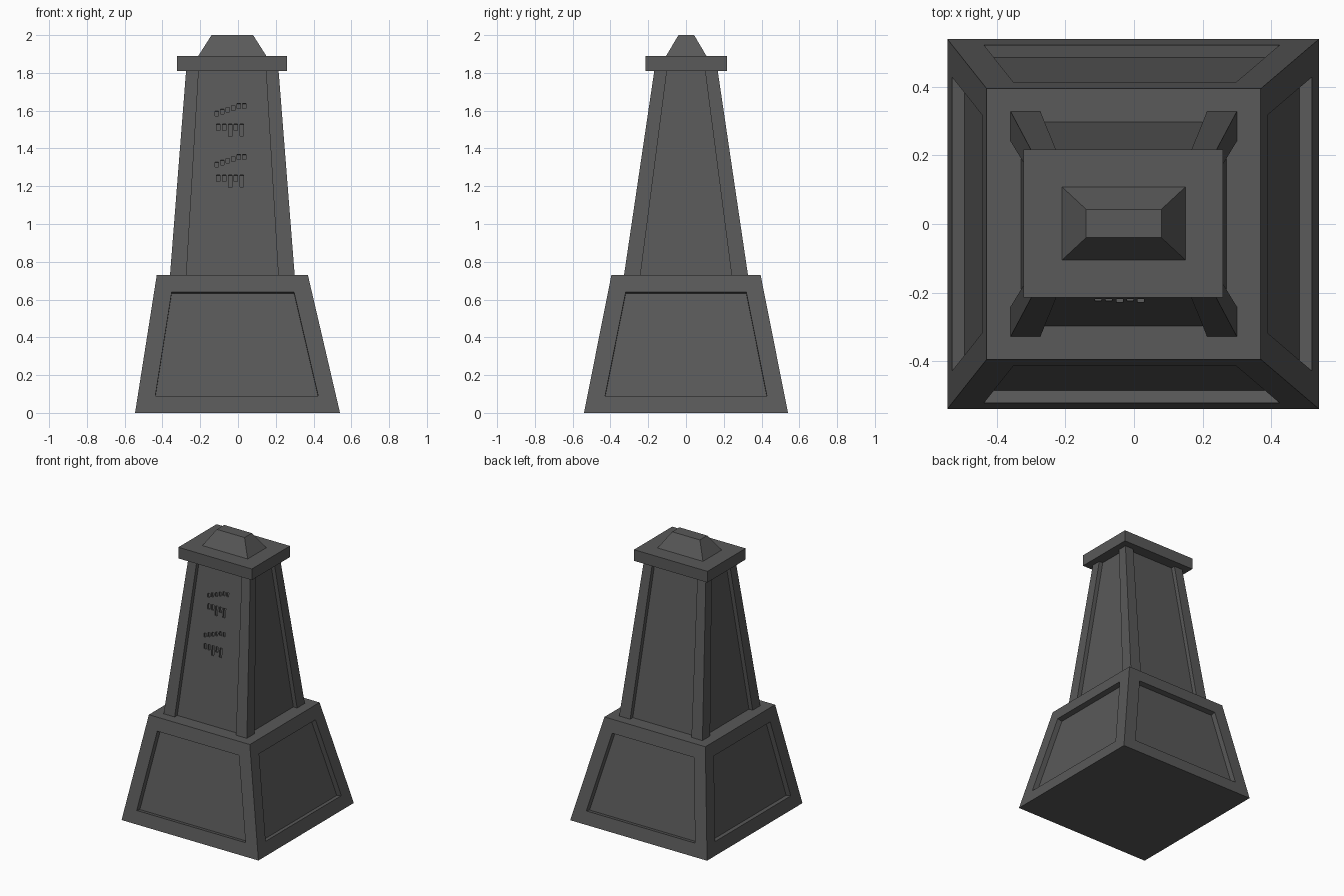
import bpy, bmesh, math
from mathutils import Matrix

if "Cube" in bpy.data.objects:
    bpy.data.objects.remove(bpy.data.objects["Cube"])

stone = bpy.data.materials.new("dark_stone")
stone.diffuse_color = (0.1, 0.1, 0.1, 1)
stone.use_nodes = True
stone.node_tree.nodes["Principled BSDF"].inputs["Base Color"].default_value = stone.diffuse_color


def finish(bm, name):
    bmesh.ops.recalc_face_normals(bm, faces=bm.faces)
    mesh = bpy.data.meshes.new(name)
    bm.to_mesh(mesh)
    bm.free()
    mesh.materials.append(stone)
    obj = bpy.data.objects.new(name, mesh)
    bpy.context.collection.objects.link(obj)
    return obj


def loft(low, high, z0, z1):
    """Solid between two matching outlines; returns the bmesh and its side faces."""
    bm = bmesh.new()
    a = [bm.verts.new((x, y, z0)) for x, y in low]
    b = [bm.verts.new((x, y, z1)) for x, y in high]
    n = len(a)
    sides = [bm.faces.new((a[i], a[(i + 1) % n], b[(i + 1) % n], b[i])) for i in range(n)]
    bm.faces.new(a[::-1])
    bm.faces.new(b)
    bm.normal_update()
    return bm, sides


def rect(x0, x1, y0, y1):
    return [(x0, y0), (x1, y0), (x1, y1), (x0, y1)]


def posted_rect(x0, x1, y0, y1, p, d):
    """Rectangle with corner posts of width p and sides recessed by d."""
    pts = []
    for x, y in rect(x0, x1, y0, y1):
        sx = 1 if x == x0 else -1
        sy = 1 if y == y0 else -1
        corner = [(x + sx * d, y + sy * p), (x, y + sy * p), (x, y),
                  (x + sx * p, y), (x + sx * p, y + sy * d)]
        pts += corner if sx * sy > 0 else corner[::-1]
    return pts


# Plinth with a sunken panel on each sloping side
bm, sides = loft(rect(-0.545, 0.54, -0.54, 0.54), rect(-0.43, 0.37, -0.395, 0.395), 0, 0.73)
bmesh.ops.inset_individual(bm, faces=sides, thickness=0.092, use_even_offset=True)
for f in bmesh.ops.extrude_discrete_faces(bm, faces=sides)["faces"]:
    f.normal_update()
    bmesh.ops.translate(bm, verts=f.verts, vec=f.normal * -0.037)
finish(bm, "plinth")

# Tapering shaft with corner posts
bm, _ = loft(posted_rect(-0.36, 0.30, -0.328, 0.328, 0.087, 0.03),
             posted_rect(-0.275, 0.215, -0.168, 0.168, 0.067, 0.03), 0.73, 1.81)
shaft = finish(bm, "shaft")

# Cap slab and its bevelled crown
bm, _ = loft(rect(-0.322, 0.26, -0.215, 0.217), rect(-0.322, 0.26, -0.215, 0.217), 1.81, 1.89)
finish(bm, "cap_slab")
bm, _ = loft(rect(-0.21, 0.15, -0.105, 0.108), rect(-0.14, 0.08, -0.04, 0.043), 1.89, 2.0)
finish(bm, "crown")

# Abstract carved notches on the front: climbing ticks above hanging bars
cuts = bmesh.new()
slope = (0.298 - 0.138) / 1.08


def notch(x, z, w, h):
    y = -0.298 + slope * (z - 0.73)
    m = (Matrix.Translation((x, y, z)) @ Matrix.Rotation(-math.atan(slope), 4, 'X')
         @ Matrix.Diagonal((w, 0.024, h, 1)))
    bmesh.ops.create_cube(cuts, size=1, matrix=m)


for top in (1.53, 1.26):
    for i in range(6):
        notch(-0.112 + i * 0.029, top + 0.055 + min(i, 4) * 0.01, 0.018, 0.026)
    for i, h in enumerate((0.036, 0.036, 0.066, 0.036, 0.064)):
        notch(-0.104 + i * 0.031, top - h / 2, 0.019, h)
cutter = finish(cuts, "notch_cutter")
cutter.hide_render = True
cutter.hide_set(True)
mod = shaft.modifiers.new("notches", 'BOOLEAN')
mod.operation = 'DIFFERENCE'
mod.solver = 'EXACT'
mod.object = cutter
